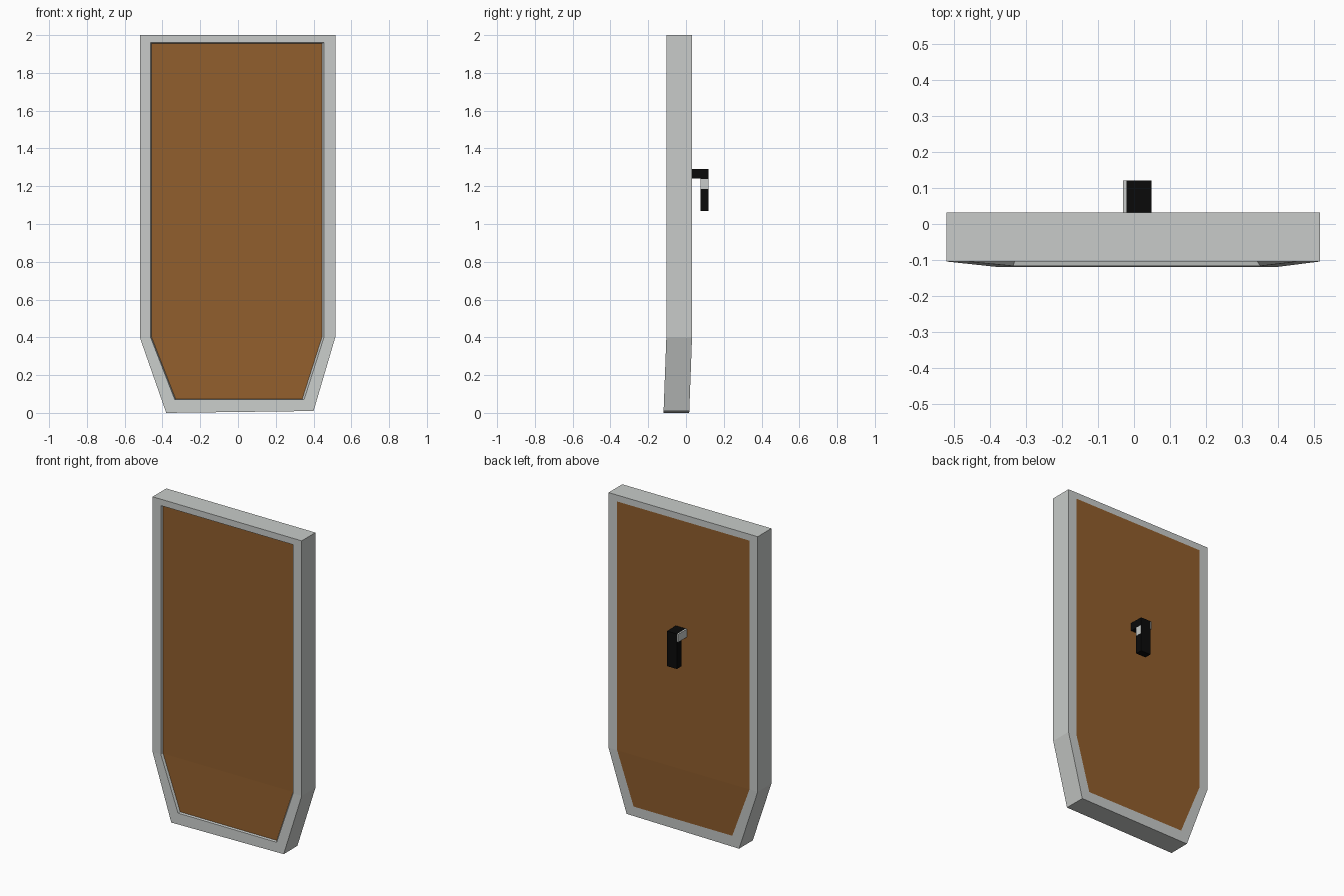
import bpy, bmesh

if "Cube" in bpy.data.objects:
    bpy.data.objects.remove(bpy.data.objects["Cube"])


def material(name, rgb):
    m = bpy.data.materials.new(name)
    m.diffuse_color = (*rgb, 1)
    m.use_nodes = True
    m.node_tree.nodes["Principled BSDF"].inputs["Base Color"].default_value = m.diffuse_color
    return m


grey = material("light grey metal", (0.58, 0.60, 0.585))
brown = material("brown wood", (0.285, 0.113, 0.026))
black = material("black grip", (0.003, 0.003, 0.003))

# Outlines (x, z), clockwise from the top left
OUTER = [(-0.52, 2.0), (0.515, 2.0), (0.515, 0.4), (0.40, 0.01), (-0.38, 0.0), (-0.52, 0.4)]
INNER = [(-0.463, 1.96), (0.455, 1.96), (0.455, 0.4), (0.35, 0.07), (-0.335, 0.07), (-0.463, 0.4)]
RECESS = [(-0.457, 1.955), (0.444, 1.955), (0.444, 0.4), (0.34, 0.073), (-0.33, 0.073), (-0.457, 0.4)]
FRONT, BACK, DEPTH = -0.104, 0.032, 0.015


def points(outline, y):
    """Place an outline at depth y; the foot leans forward below z = 0.4."""
    return [(x, y - 0.015 * max(0, 0.4 - z) / 0.4, z) for x, z in outline]


def finish(name, bm, mat):
    bmesh.ops.recalc_face_normals(bm, faces=bm.faces)
    me = bpy.data.meshes.new(name)
    bm.to_mesh(me)
    bm.free()
    me.materials.append(mat)
    ob = bpy.data.objects.new(name, me)
    bpy.context.collection.objects.link(ob)
    return ob


# Frame: rim, outer sides and shallow front recess
bm = bmesh.new()
loops = [[bm.verts.new(p) for p in points(o, y)] for o, y in (
    (RECESS, FRONT + DEPTH), (INNER, FRONT), (OUTER, FRONT), (OUTER, BACK), (INNER, BACK))]
for a, b in zip(loops, loops[1:]):
    for i in range(6):
        j = (i + 1) % 6
        bm.faces.new((a[i], a[j], b[j], b[i]))
finish("shield_frame", bm, grey)

# Wooden panels, folded where the foot starts to lean
for name, outline, y, flip in (("front_panel", RECESS, FRONT + DEPTH, False),
                               ("back_panel", INNER, BACK, True)):
    bm = bmesh.new()
    v = [bm.verts.new(p) for p in points(outline, y)]
    for ids in ((0, 5, 2, 1), (5, 4, 3, 2)):
        bm.faces.new([v[i] for i in (ids[::-1] if flip else ids)])
    ob = finish(name, bm, brown)
    want = 1 if flip else -1
    if ob.data.polygons[0].normal.y * want < 0:
        ob.data.flip_normals()


def box(name, x, y, z, mat):
    bm = bmesh.new()
    bmesh.ops.create_cube(bm, size=1)
    for v in bm.verts:
        v.co = [r[0] + (c + 0.5) * (r[1] - r[0]) for c, r in zip(v.co, (x, y, z))]
    return finish(name, bm, mat)


# Handle: arm out of the back and hanging grip, with bare metal plates
box("handle_arm", (-0.021, 0.048), (0.03, 0.12), (1.24, 1.29), black)
box("handle_grip", (-0.021, 0.048), (0.077, 0.12), (1.07, 1.24), black)
box("arm_end_plate", (-0.03, -0.021), (0.03, 0.12), (1.24, 1.29), grey)
box("grip_side_plate", (0.047, 0.049), (0.077, 0.1195), (1.185, 1.239), grey)
